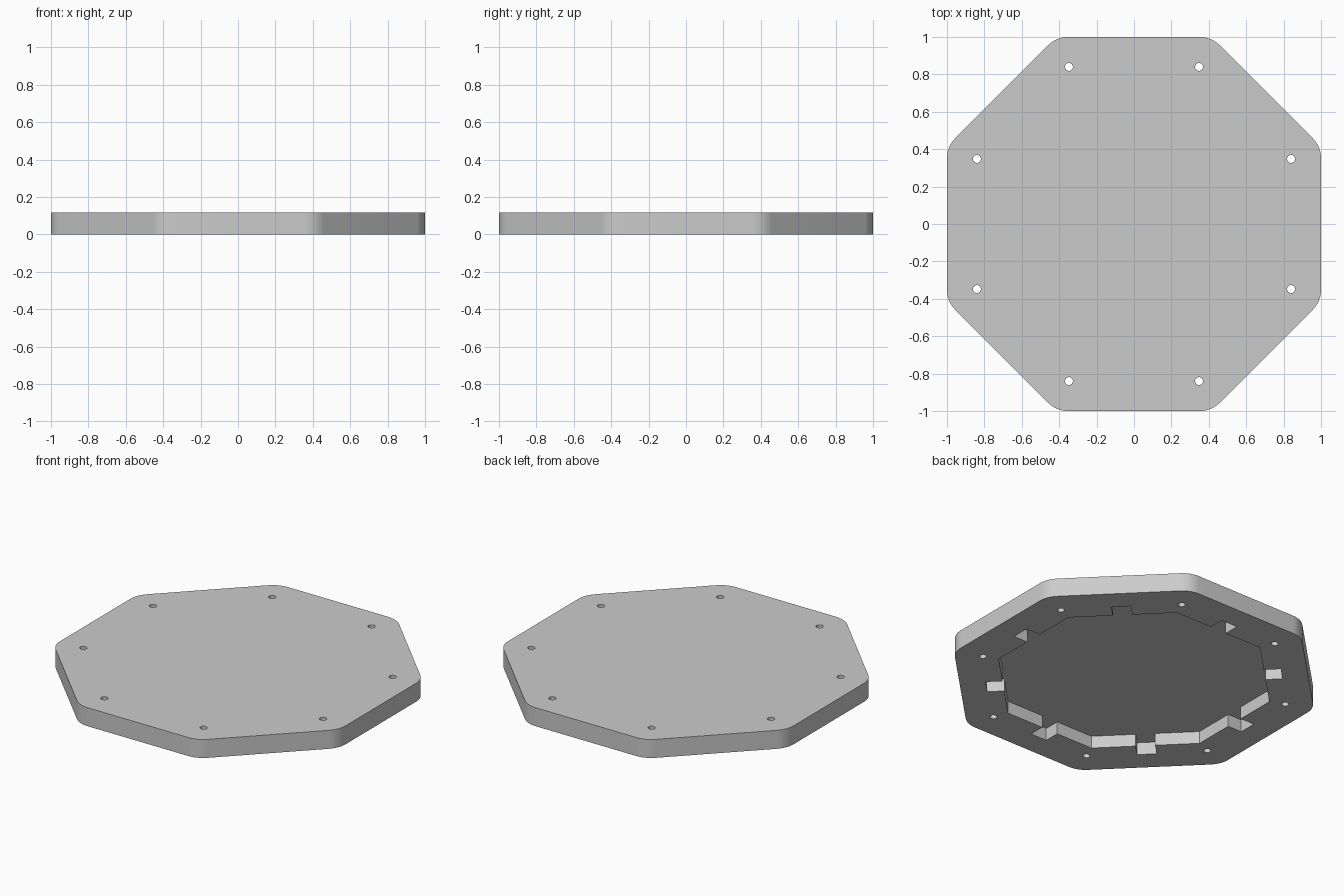
import bpy
import bmesh
from math import cos, sin, pi, tan
from mathutils import Matrix, Vector

HEIGHT = 0.117
RECESS_DEPTH = 0.078
STEP = pi / 4  # eight-fold symmetry

if "Cube" in bpy.data.objects:
    bpy.data.objects.remove(bpy.data.objects["Cube"], do_unlink=True)

grey = bpy.data.materials.new("light grey")
colour = (0.6, 0.6, 0.6, 1)
grey.diffuse_color = colour
grey.use_nodes = True
grey.node_tree.nodes["Principled BSDF"].inputs["Base Color"].default_value = colour


def polar(radius, angle):
    return Vector((radius * cos(angle), radius * sin(angle)))


def prism(name, outlines, z0, z1):
    """Extrude closed 2D outlines from z0 to z1 into one object."""
    bm = bmesh.new()
    for points in outlines:
        face = bm.faces.new([bm.verts.new((p.x, p.y, z0)) for p in points])
        top = bmesh.ops.extrude_face_region(bm, geom=[face], use_keep_orig=True)
        verts = [v for v in top["geom"] if isinstance(v, bmesh.types.BMVert)]
        bmesh.ops.translate(bm, verts=verts, vec=(0, 0, z1 - z0))
    bmesh.ops.recalc_face_normals(bm, faces=bm.faces)
    mesh = bpy.data.meshes.new(name)
    bm.to_mesh(mesh)
    bm.free()
    mesh.materials.append(grey)
    obj = bpy.data.objects.new(name, mesh)
    bpy.context.collection.objects.link(obj)
    return obj


def rounded_octagon(apothem, radius, segments=8):
    points = []
    for k in range(8):
        corner = (k + 0.5) * STEP
        centre = polar((apothem - radius) / cos(STEP / 2), corner)
        for i in range(segments + 1):
            points.append(centre + polar(radius, corner + (i / segments - 0.5) * STEP))
    return points


def notched_octagon(apothem, notch_reach, notch_half):
    half_side = apothem * tan(STEP / 2)
    side = [(apothem, -half_side), (apothem, -notch_half), (notch_reach, -notch_half),
            (notch_reach, notch_half), (apothem, notch_half)]
    return [Matrix.Rotation(k * STEP, 2) @ Vector(p) for k in range(8) for p in side]


def circle(centre, radius, segments=32):
    return [centre + polar(radius, 2 * pi * i / segments) for i in range(segments)]


# Octagonal lid with rounded corners
lid = prism("octagonal_lid", [rounded_octagon(1, 0.15)], 0, HEIGHT)

# Notched recess underneath, and the screw holes near the corners
recess = prism("recess_cutter", [notched_octagon(0.752, 0.85, 0.056)], -0.1, RECESS_DEPTH)
holes = prism("screw_hole_cutter",
              [circle(polar(0.909, (k + 0.5) * STEP), 0.021) for k in range(8)],
              -0.1, HEIGHT + 0.1)

bpy.ops.object.select_all(action="DESELECT")
lid.select_set(True)
bpy.context.view_layer.objects.active = lid
for cutter in (recess, holes):
    cutter.hide_render = True
    cut = lid.modifiers.new(cutter.name, "BOOLEAN")
    cut.operation = "DIFFERENCE"
    cut.solver = "EXACT"
    cut.object = cutter
    bpy.ops.object.modifier_apply(modifier=cut.name)
    bpy.data.objects.remove(cutter, do_unlink=True)

bpy.ops.object.shade_smooth_by_angle(angle=pi / 6)
